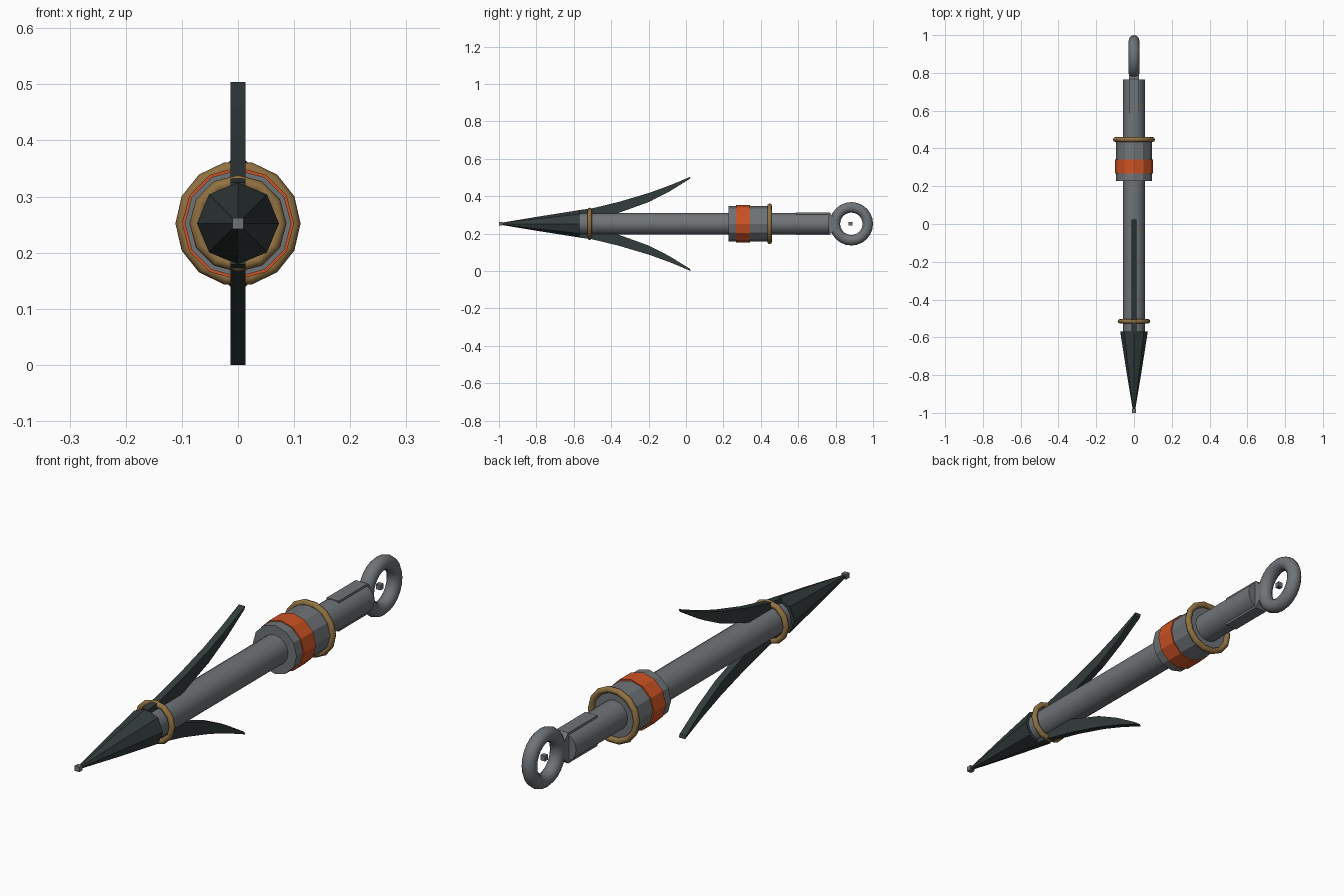
import bpy, bmesh, math
from mathutils import Matrix, Vector

cube = bpy.data.objects.get("Cube")
if cube:
    bpy.data.objects.remove(cube, do_unlink=True)

AXIS_Z = 0.252  # height of the shaft's centre line


def material(name, rgb):
    m = bpy.data.materials.new(name)
    m.use_nodes = True
    colour = (*rgb, 1.0)
    m.diffuse_color = colour
    m.node_tree.nodes["Principled BSDF"].inputs["Base Color"].default_value = colour
    return m


steel = material("steel grey", (0.16, 0.175, 0.185))
dark = material("dark iron", (0.034, 0.045, 0.045))
brass = material("brass", (0.28, 0.165, 0.055))
orange = material("orange", (0.60, 0.085, 0.018))


def finish(bm, name, mat, smooth=None):
    bmesh.ops.recalc_face_normals(bm, faces=bm.faces)
    mesh = bpy.data.meshes.new(name)
    bm.to_mesh(mesh)
    bm.free()
    mesh.materials.append(mat)
    obj = bpy.data.objects.new(name, mesh)
    bpy.context.collection.objects.link(obj)
    if smooth:
        bpy.ops.object.select_all(action='DESELECT')
        obj.select_set(True)
        bpy.context.view_layer.objects.active = obj
        bpy.ops.object.shade_smooth_by_angle(angle=math.radians(smooth))
    return obj


def lathe(name, profile, sides, mat, smooth=None):
    """Closed solid around the long axis from (y, radius) pairs."""
    bm = bmesh.new()
    loops = []
    for y, r in profile:
        loops.append([bm.verts.new((r * math.cos(a), y, AXIS_Z + r * math.sin(a)))
                      for a in (math.tau * i / sides for i in range(sides))])
    for a, b in zip(loops, loops[1:]):
        for i in range(sides):
            j = (i + 1) % sides
            bm.faces.new((a[i], a[j], b[j], b[i]))
    bm.faces.new(loops[0])
    bm.faces.new(loops[-1])
    return finish(bm, name, mat, smooth)


def ring(name, y, major, minor, sides, section, mat, across=False, smooth=50):
    """Torus around the long axis, or around x when across is set."""
    bm = bmesh.new()
    grid = []
    for i in range(sides):
        a = math.tau * i / sides
        row = []
        for k in range(section):
            t = math.tau * k / section
            r, w = major + minor * math.cos(t), minor * math.sin(t)
            u, v = r * math.cos(a), r * math.sin(a)
            row.append(bm.verts.new((w, y + u, AXIS_Z + v) if across
                                    else (u, y + w, AXIS_Z + v)))
        grid.append(row)
    for i in range(sides):
        a, b = grid[i], grid[(i + 1) % sides]
        for k in range(section):
            n = (k + 1) % section
            bm.faces.new((a[k], b[k], b[n], a[n]))
    return finish(bm, name, mat, smooth)


def plate(name, outline, half_width, mat, flip=1):
    """Extrude a (y, height above axis) outline across x."""
    bm = bmesh.new()
    face = bm.faces.new([bm.verts.new((-half_width, y, AXIS_Z + flip * h))
                         for y, h in outline])
    out = bmesh.ops.extrude_face_region(bm, geom=[face])
    bmesh.ops.translate(bm, vec=(2 * half_width, 0, 0),
                        verts=[e for e in out["geom"] if isinstance(e, bmesh.types.BMVert)])
    return finish(bm, name, mat)


def block(name, y, size, mat):
    bm = bmesh.new()
    bmesh.ops.create_cube(bm, size=size,
                          matrix=Matrix.Translation(Vector((0, y, AXIS_Z))))
    return finish(bm, name, mat)


# Shaft and head
lathe("shaft", [(-0.58, 0.058), (0.765, 0.058)], 16, steel, 30)
lathe("spear_head", [(-0.985, 0.006), (-0.8, 0.037), (-0.57, 0.073)], 8, dark)
block("tip_block", -0.99, 0.02, steel)

# Collar with painted band
lathe("collar", [(0.228, 0.095), (0.445, 0.095)], 12, steel)
lathe("orange_band", [(0.267, 0.1), (0.342, 0.1)], 12, orange)

# Brass rings
ring("rear_brass_ring", 0.447, 0.099, 0.0125, 14, 8, brass)
ring("front_brass_ring", -0.515, 0.075, 0.0115, 12, 8, brass)

# Swept barbs above and below
barb = [(-0.575, 0.04), (-0.575, 0.073), (-0.5, 0.083), (-0.356, 0.118),
        (-0.195, 0.166), (-0.08, 0.208), (0.025, 0.252), (0.02, 0.24),
        (-0.09, 0.172), (-0.2, 0.116), (-0.35, 0.062), (-0.42, 0.04)]
plate("upper_barb", barb, 0.0135, dark)
plate("lower_barb", barb, 0.0135, dark, -1)

# Lug and eye ring at the rear
lug = [(0.588, -0.06), (0.588, 0.06), (0.768, 0.06), (0.792, 0.035),
       (0.792, -0.035), (0.768, -0.06)]
plate("rear_lug", lug, 0.026, steel)
ring("eye_ring", 0.884, 0.088, 0.028, 24, 12, steel, across=True)
block("eye_block", 0.88, 0.02, steel)
